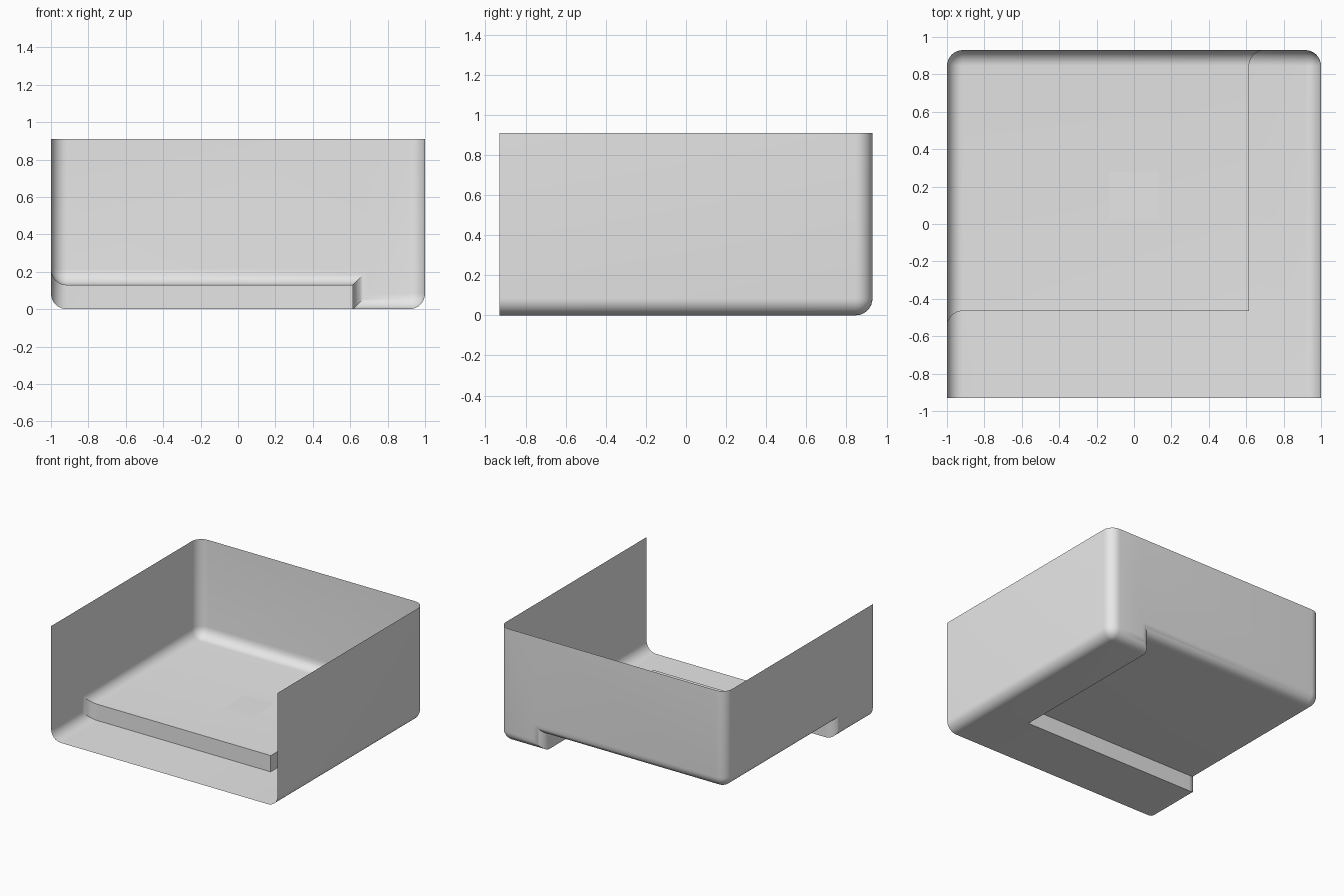
import bpy, bmesh, math
from mathutils import Vector

if "Cube" in bpy.data.objects:
    bpy.data.objects.remove(bpy.data.objects["Cube"])

W, D, H = 1.0, 0.93, 0.91      # half width, half depth, height
R, SEG = 0.085, 8              # fillet radius and segments
STEP = 0.13                    # height of the raised floor
SX, SY = 0.615, -0.465         # step positions
IX, IY = W - R, D - R          # inner edges of the fillets


def material(name, value):
    m = bpy.data.materials.new(name)
    m.diffuse_color = (value, value, value, 1)
    m.use_nodes = True
    m.node_tree.nodes["Principled BSDF"].inputs["Base Color"].default_value = m.diffuse_color
    return m


def finish(bm, name, mat):
    mesh = bpy.data.meshes.new(name)
    bm.to_mesh(mesh)
    bm.free()
    mesh.materials.append(mat)
    ob = bpy.data.objects.new(name, mesh)
    bpy.context.collection.objects.link(ob)
    return ob


grey = material("light grey", 0.8)
bm = bmesh.new()
cache = {}


def vert(p):
    key = tuple(round(c, 5) for c in p)
    if key not in cache:
        cache[key] = bm.verts.new(p)
    return cache[key]


def face(*pts):
    vs = list(dict.fromkeys(vert(p) for p in pts))
    if len(vs) > 2:
        bm.faces.new(vs)


# Columns around the three walls: inner point, outward angle, floor height, step shear
def corner(x, y, a0, z):
    return [((x, y), a0 - math.pi / 2 * i / SEG, z, (0, 0)) for i in range(SEG + 1)]


left, right = math.pi, 0.0
cols = [((-IX, -D), left, 0, (0, 0)),
        ((-IX, SY), left, 0, (0, -1)),
        ((-IX, SY), left, STEP, (0, -1))]
cols += corner(-IX, IY, math.pi, STEP)
cols += [((SX, IY), math.pi / 2, STEP, (1, 0)),
         ((SX, IY), math.pi / 2, 0, (1, 0))]
cols += corner(IX, IY, math.pi / 2, 0)
cols += [((IX, -D), right, 0, (0, 0))]


def column(c):
    (x, y), ang, base, shear = c
    pts = []
    for i in range(SEG + 1):
        t = math.pi / 2 * i / SEG
        out, up = R * math.sin(t), R * (1 - math.cos(t))
        pts.append(Vector((x + out * math.cos(ang) + shear[0] * up,
                           y + out * math.sin(ang) + shear[1] * up, base + up)))
    return pts + [Vector((pts[-1].x, pts[-1].y, H))]


# Walls, bottom fillets and the curved ends of the step
for c0, c1 in zip(cols, cols[1:]):
    a, b = column(c0), column(c1)
    is_step = c0[2] != c1[2]
    for i in range(SEG if is_step else SEG + 1):
        face(a[i], b[i], b[i + 1], a[i + 1])

# Low floor, L-shaped
face((-IX, -D, 0), (SX, -D, 0), (SX, SY, 0), (-IX, SY, 0))
face((SX, -D, 0), (IX, -D, 0), (IX, IY, 0), (SX, IY, 0), (SX, SY, 0))
# Raised floor and its two step faces
face((-IX, SY, STEP), (SX, SY, STEP), (SX, IY, STEP), (-IX, IY, STEP))
face((-IX, SY, 0), (SX, SY, 0), (SX, SY, STEP), (-IX, SY, STEP))
face((SX, SY, 0), (SX, IY, 0), (SX, IY, STEP), (SX, SY, STEP))

# Normals point into the open box
bmesh.ops.recalc_face_normals(bm, faces=bm.faces)
bm.normal_update()
if sum(f.normal.z * f.calc_area() for f in bm.faces) < 0:
    bmesh.ops.reverse_faces(bm, faces=bm.faces)
tray = finish(bm, "stepped_open_box", grey)
bpy.context.view_layer.objects.active = tray
tray.select_set(True)
bpy.ops.object.shade_smooth_by_angle(angle=math.radians(35))

# Flush square plate in the raised floor
bm = bmesh.new()
bmesh.ops.create_grid(bm, x_segments=5, y_segments=5, size=0.13)
bmesh.ops.translate(bm, verts=bm.verts, vec=(0, 0.15, STEP + 0.0005))
finish(bm, "floor_plate", grey)
